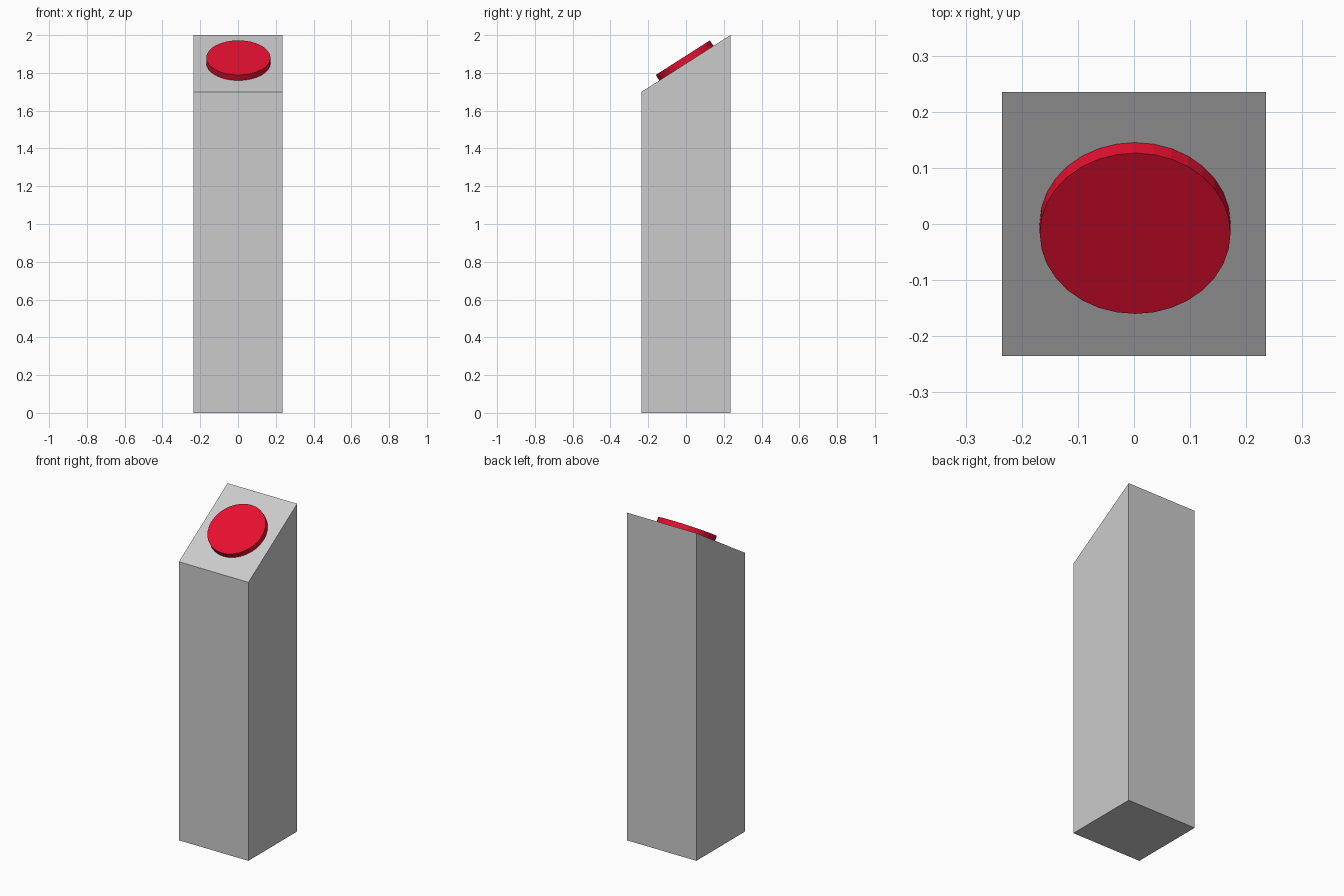
import bpy, bmesh, math
from mathutils import Matrix, Vector

if "Cube" in bpy.data.objects:
    bpy.data.objects.remove(bpy.data.objects["Cube"])

HALF = 0.235
LOW, HIGH = 1.70, 2.0
slope = math.atan2(HIGH - LOW, 2 * HALF)


def add_object(name, bm):
    bmesh.ops.recalc_face_normals(bm, faces=bm.faces)
    mesh = bpy.data.meshes.new(name)
    bm.to_mesh(mesh)
    bm.free()
    obj = bpy.data.objects.new(name, mesh)
    bpy.context.collection.objects.link(obj)
    return obj


# Post: side profile with a sloped top, extruded across x
bm = bmesh.new()
profile = [(-HALF, 0), (HALF, 0), (HALF, HIGH), (-HALF, LOW)]
side = bm.faces.new([bm.verts.new((-HALF, y, z)) for y, z in profile])
ext = bmesh.ops.extrude_face_region(bm, geom=[side])
moved = [v for v in ext["geom"] if isinstance(v, bmesh.types.BMVert)]
bmesh.ops.translate(bm, verts=moved, vec=(2 * HALF, 0, 0))
add_object("post", bm)

# Button: flat disc lying on the sloped top
radius, height = 0.17, 0.035
bm = bmesh.new()
tilt = Matrix.Rotation(slope, 4, 'X')
base = Vector((0.002, 0.002, (LOW + HIGH) / 2 + 0.001))
place = Matrix.Translation(base) @ tilt @ Matrix.Translation((0, 0, height / 2))
bmesh.ops.create_cone(bm, cap_ends=True, segments=32, radius1=radius,
                      radius2=radius, depth=height, matrix=place)
button = add_object("button", bm)

red = bpy.data.materials.new("red")
red.diffuse_color = (0.8, 0.005, 0.03, 1)
red.use_nodes = True
red.node_tree.nodes["Principled BSDF"].inputs["Base Color"].default_value = red.diffuse_color
button.data.materials.append(red)
